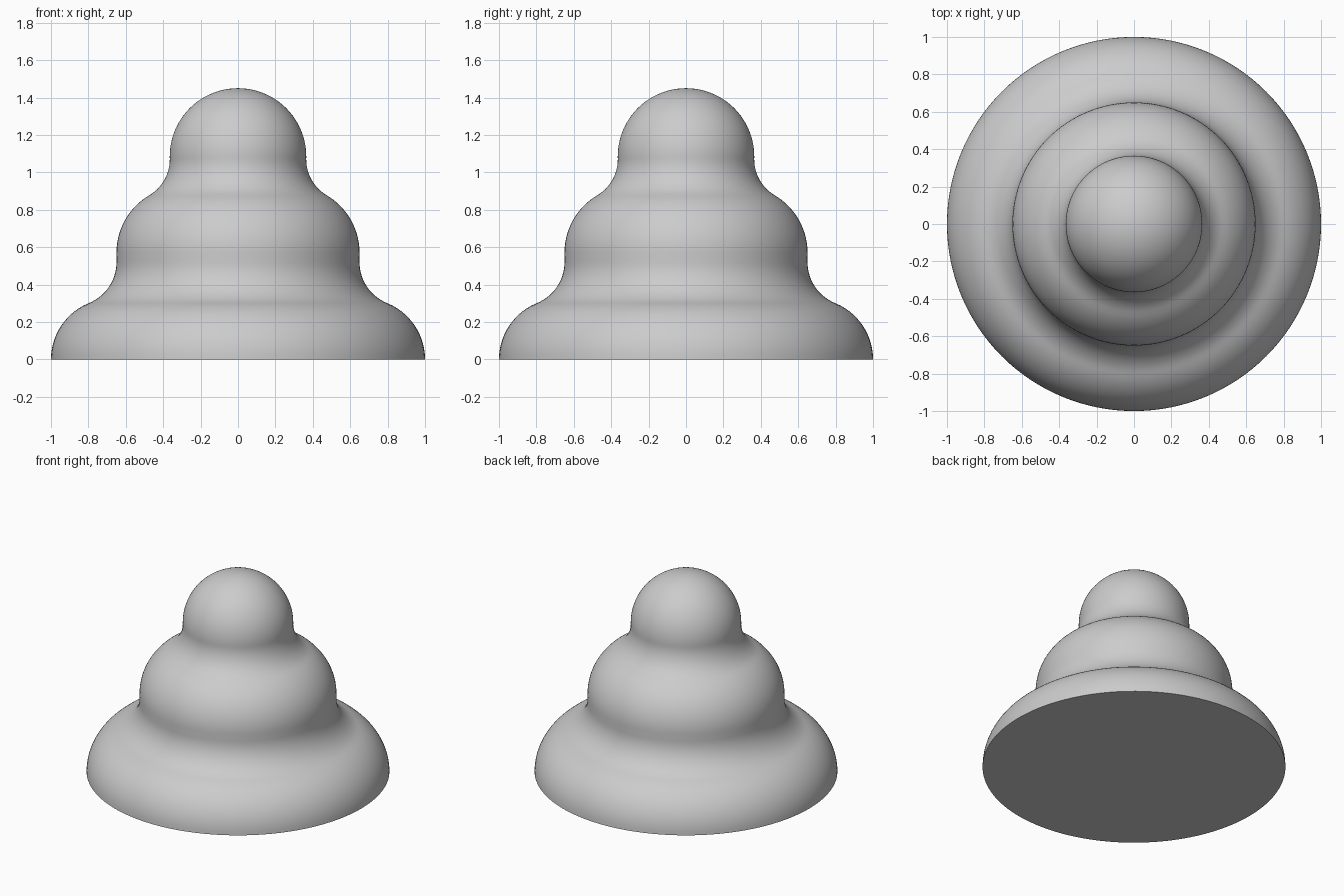
import bpy
import bmesh
from math import atan2, cos, sin, pi, radians

cube = bpy.data.objects.get("Cube")
if cube:
    bpy.data.objects.remove(cube, do_unlink=True)

SEGMENTS = 128


def arc(centre, start, end, steps=14):
    """Points (radius, height) on a circular arc from start to end."""
    cr, cz = centre
    a = atan2(start[1] - cz, start[0] - cr)
    b = atan2(end[1] - cz, end[0] - cr)
    turn = (b - a + pi) % (2 * pi) - pi
    rad = ((start[0] - cr) ** 2 + (start[1] - cz) ** 2) ** 0.5
    return [(cr + rad * cos(a + turn * i / steps),
             cz + rad * sin(a + turn * i / steps)) for i in range(steps + 1)]


# Half profile: three rounded tiers joined by hollow necks
profile = [(0, 0)]
profile += arc((0.675, 0), (1, 0), (0.8, 0.3))
profile += arc((0.886, 0.52), (0.8, 0.3), (0.65, 0.52))
profile += arc((0.293, 0.57), (0.65, 0.57), (0.47, 0.88))
profile += arc((0.589, 1.07), (0.47, 0.88), (0.365, 1.07))
profile += arc((0, 1.085), (0.365, 1.085), (0, 1.45), 28)

# Revolve the profile about the vertical axis
bm = bmesh.new()
verts = [bm.verts.new((r, 0, z)) for r, z in profile]
edges = [bm.edges.new(pair) for pair in zip(verts, verts[1:])
         if (pair[0].co - pair[1].co).length > 1e-6]
bmesh.ops.spin(bm, geom=verts + edges, cent=(0, 0, 0), axis=(0, 0, 1),
               angle=2 * pi, steps=SEGMENTS, use_merge=False)
bmesh.ops.remove_doubles(bm, verts=bm.verts, dist=0.001)
bmesh.ops.recalc_face_normals(bm, faces=bm.faces)

mesh = bpy.data.meshes.new("tiered_dome")
bm.to_mesh(mesh)
bm.free()
dome = bpy.data.objects.new("tiered_dome", mesh)
bpy.context.collection.objects.link(dome)

# Smooth sides with a crisp base rim
bpy.ops.object.select_all(action="DESELECT")
dome.select_set(True)
bpy.context.view_layer.objects.active = dome
bpy.ops.object.shade_smooth_by_angle(angle=radians(40))
